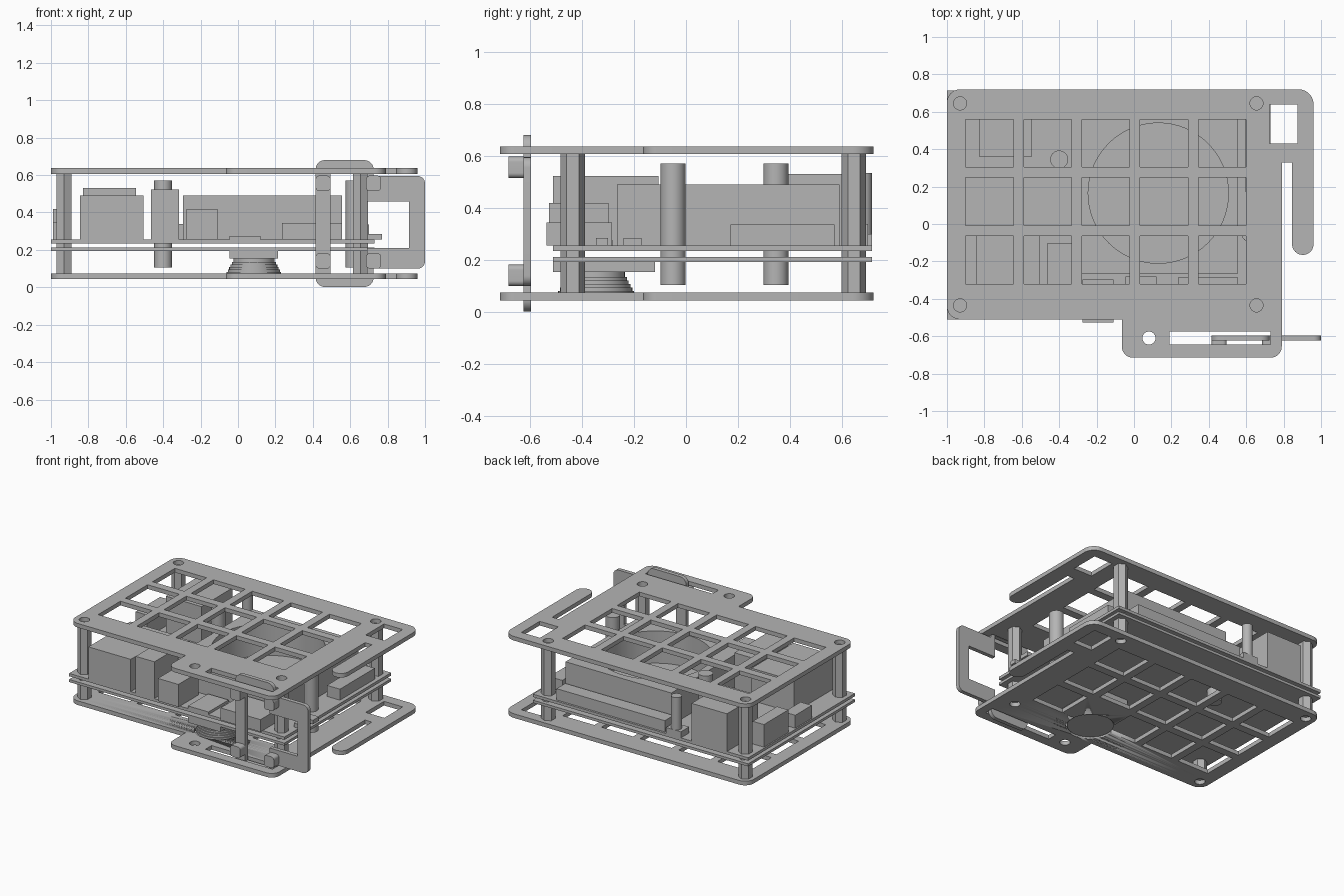
import bpy, bmesh, math
from mathutils import Vector, Matrix

if "Cube" in bpy.data.objects:
    bpy.data.objects.remove(bpy.data.objects["Cube"], do_unlink=True)

grey = bpy.data.materials.new("plain grey")
grey.use_nodes = True
COLOUR = (0.46, 0.46, 0.46, 1)
grey.diffuse_color = COLOUR
grey.node_tree.nodes["Principled BSDF"].inputs["Base Color"].default_value = COLOUR


def add_object(name, bm):
    mesh = bpy.data.meshes.new(name)
    bmesh.ops.recalc_face_normals(bm, faces=bm.faces)
    bm.to_mesh(mesh)
    bm.free()
    mesh.materials.append(grey)
    obj = bpy.data.objects.new(name, mesh)
    bpy.context.collection.objects.link(obj)
    return obj


def box(name, x0, x1, y0, y1, z0, z1):
    bm = bmesh.new()
    size = Matrix.Diagonal((x1 - x0, y1 - y0, z1 - z0, 1))
    centre = Matrix.Translation(((x0 + x1) / 2, (y0 + y1) / 2, (z0 + z1) / 2))
    bmesh.ops.create_cube(bm, size=1, matrix=centre @ size)
    return add_object(name, bm)


def cylinder(name, x, y, r, z0, z1, sides=32):
    bm = bmesh.new()
    bmesh.ops.create_cone(bm, cap_ends=True, segments=sides, radius1=r, radius2=r,
                          depth=z1 - z0, matrix=Matrix.Translation((x, y, (z0 + z1) / 2)))
    obj = add_object(name, bm)
    if sides > 6:
        smooth(obj)
    return obj


def smooth(obj):
    bpy.ops.object.select_all(action="DESELECT")
    obj.select_set(True)
    bpy.context.view_layer.objects.active = obj
    bpy.ops.object.shade_smooth_by_angle(angle=math.radians(30))


def rounded(corners, steps=10):
    """Outline from (x, y, radius) corners, each filleted by its radius."""
    points = []
    for i, (x, y, r) in enumerate(corners):
        p = Vector((x, y))
        if r == 0:
            points.append(p)
            continue
        a = (Vector(corners[i - 1][:2]) - p).normalized()
        b = (Vector(corners[(i + 1) % len(corners)][:2]) - p).normalized()
        for s in range(steps + 1):
            t = s / steps * math.pi / 2
            points.append(p + r * (a * (1 - math.sin(t)) + b * (1 - math.cos(t))))
    return points


def rectangle(x0, x1, y0, y1, r=0):
    return rounded([(x0, y0, r), (x1, y0, r), (x1, y1, r), (x0, y1, r)])


def circle(x, y, r, sides=32):
    return [Vector((x + r * math.cos(i * math.tau / sides), y + r * math.sin(i * math.tau / sides)))
            for i in range(sides)]


def sheet(name, loops, low, high, upright=False):
    """Flat plate with holes, lying between two heights or standing along y."""
    curve = bpy.data.curves.new(name, "CURVE")
    curve.dimensions = "2D"
    curve.fill_mode = "BOTH"
    curve.extrude = (high - low) / 2
    for loop in loops:
        spline = curve.splines.new("POLY")
        spline.points.add(len(loop) - 1)
        for point, p in zip(spline.points, loop):
            point.co = (p.x, p.y, 0, 1)
        spline.use_cyclic_u = True
    source = bpy.data.objects.new(name, curve)
    bpy.context.collection.objects.link(source)
    bpy.context.view_layer.update()
    mesh = bpy.data.meshes.new_from_object(source.evaluated_get(bpy.context.evaluated_depsgraph_get()))
    bpy.data.objects.remove(source, do_unlink=True)
    bm = bmesh.new()
    bm.from_mesh(mesh)
    bpy.data.meshes.remove(mesh)
    bmesh.ops.remove_doubles(bm, verts=bm.verts, dist=0.0005)
    middle = (low + high) / 2
    if upright:
        move = Matrix.Translation((0, middle, 0)) @ Matrix.Rotation(math.pi / 2, 4, "X")
    else:
        move = Matrix.Translation((0, 0, middle))
    bm.transform(move)
    obj = add_object(name, bm)
    smooth(obj)
    return obj


# Outer plates with window grid, hooked arm and front tab
outline = rounded([(-1, -.51, .07), (-.065, -.51, 0), (-.065, -.715, .06), (.79, -.715, .06),
                   (.79, .33, 0), (.845, .33, 0), (.845, -.165, .057), (.96, -.165, .057),
                   (.96, .72, .08), (-1, .72, .07)])
corners = [(x, y) for x in (-.93, .655) for y in (-.435, .645)]
holes = [circle(x, y, .035) for x, y in corners] + [circle(.08, -.61, .035)]
holes += [rectangle(.725, .875, .43, .64), rectangle(.19, .73, -.645, -.575)]
windows = {(c, r): rectangle(-.9 + .311 * c, -.645 + .311 * c, -.32 + .3125 * r, -.065 + .3125 * r)
           for c in range(5) for r in range(3)}
sheet("top_plate", [outline] + holes + list(windows.values()), .607, .637)
lens_x, lens_y = .085, -.345
bottom = sheet("bottom_plate", [outline] + holes + [w for k, w in windows.items() if k != (3, 0)], .045, .075)

# Round lens opening in the bottom plate
cutter = cylinder("lens_cutter", lens_x, lens_y, .16, 0, .12, 48)
cutter.hide_render = True
cutter.hide_viewport = True
cut = bottom.modifiers.new("lens_opening", "BOOLEAN")
cut.operation = "DIFFERENCE"
cut.solver = "EXACT"
cut.object = cutter

# Hexagonal spacers, round posts and the two circuit boards
for i, (x, y) in enumerate(corners):
    cylinder(f"hex_spacer_{i + 1}", x, y, .047, .075, .607, 6)
for i, (x, y) in enumerate([(-.4, .345), (.623, -.05)]):
    cylinder(f"round_post_{i + 1}", x, y, .048, .105, .57)
box("lower_board", -1, .73, -.51, .715, .193, .212)
box("upper_board", -1, .73, -.51, .715, .235, .256)

# Square fan frame with round bore
sheet("fan_frame", [rectangle(-.295, .555, -.265, .59), circle(.13, .165, .375, 64)], .256, .49)

# Connectors and components on the upper board
parts = {
    "front_tall_port": (-.845, -.505, -.51, -.03, .49),
    "front_narrow_port": (-.465, -.315, -.51, -.105, .523),
    "front_small_port": (-.275, -.11, -.527, -.297, .42),
    "front_low_port": (.235, .555, -.535, -.285, .345),
    "front_chip": (-.045, .12, -.51, -.28, .275),
    "back_tall_port": (-.83, -.545, .36, .715, .53),
    "back_header": (-.32, .55, .6, .7, .338),
    "left_header": (.595, .7, .17, .57, .336),
    "right_large_socket": (-.99, -.9, .24, .52, .42),
    "right_small_socket": (-.99, -.9, -.03, .16, .35),
    "antenna_base": (-.46, -.34, .62, .715, .3),
    "switch_front_jaw": (.69, .77, -.345, -.3, .285),
    "switch_back_jaw": (.69, .77, -.24, -.17, .285),
}
for name, (x0, x1, y0, y1, top) in parts.items():
    box(name, x0, x1, y0, y1, .256, top)
cylinder("antenna_stub", -.4, .68, .035, .256, .535)

# Camera block with stepped lens below the boards
box("camera_block", -.045, .215, -.51, -.12, .155, .193)
cylinder("lens_collar", lens_x, lens_y, .11, .135, .155)
for i in range(6):
    cylinder(f"lens_step_{i + 1}", lens_x, lens_y, .118 + .007 * i, .122 - .0135 * i, .1355 - .0135 * i, 48)

# Upright side bracket with its opening and four square studs
bracket = rounded([(.415, .002, .05), (.725, .002, .05), (.725, .1, 0), (1, .1, .04), (1, .595, .04),
                   (.725, .595, 0), (.725, .68, .05), (.415, .68, .05)])
opening = rounded([(.495, .06, 0), (.69, .06, 0), (.69, .21, 0), (.915, .21, 0), (.915, .46, 0),
                   (.69, .46, 0), (.69, .62, 0), (.495, .62, 0)])
sheet("side_bracket", [bracket, opening], -.624, -.595, upright=True)
for i, (x, z) in enumerate((x, z) for x in (.415, .685) for z in (.1, .515)):
    sheet(f"bracket_stud_{i + 1}", [rectangle(x, x + .08, z, z + .082, .02)], -.682, -.624, upright=True)
